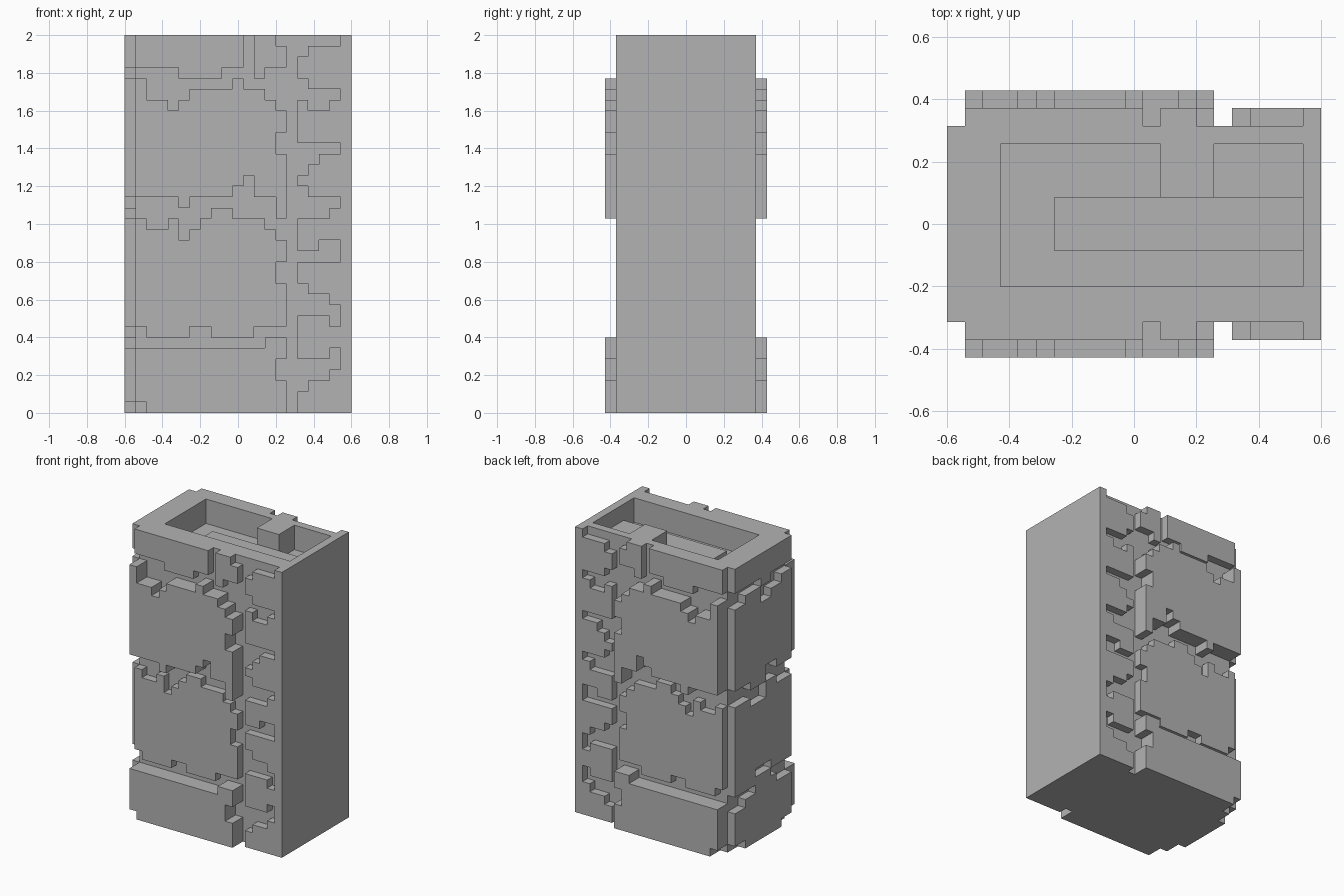
import bpy
import bmesh
from mathutils import Vector

cube = bpy.data.objects.get("Cube")
if cube:
    bpy.data.objects.remove(cube, do_unlink=True)

# Everything sits on a block grid: 21 wide, 35 tall
UNIT = 2 / 35
HALF_WIDTH = 10.5
CORE = 5.5      # half depth of the recessed core
LOW = 6.5       # half depth of shallow stones
HIGH = 7.5      # half depth of proud stones

stone = bpy.data.materials.new("stone_grey")
stone.use_nodes = True
grey = (0.45, 0.45, 0.45, 1)
stone.diffuse_color = grey
stone.node_tree.nodes["Principled BSDF"].inputs["Base Color"].default_value = grey


def outline(steps):
    """Stair-step outline: start corner, then alternate across and up/down."""
    across, up = steps[0], steps[1]
    points = [(across, up)]
    for n, value in enumerate(steps[2:]):
        if n % 2 == 0:
            across = value
        else:
            up = value
        points.append((across, up))
    # the last move across lines up with the start
    return points


def prism(name, corners, sweep):
    """Flat outline swept along a vector, in grid units."""
    bm = bmesh.new()
    verts = [bm.verts.new(((x - HALF_WIDTH) * UNIT, y * UNIT, z * UNIT))
             for x, y, z in corners]
    face = bm.faces.new(verts)
    new = bmesh.ops.extrude_face_region(bm, geom=[face])["geom"]
    moved = [g for g in new if isinstance(g, bmesh.types.BMVert)]
    bmesh.ops.translate(bm, verts=moved, vec=Vector(sweep) * UNIT)
    bmesh.ops.recalc_face_normals(bm, faces=bm.faces[:])
    mesh = bpy.data.meshes.new(name)
    bm.to_mesh(mesh)
    bm.free()
    mesh.materials.append(stone)
    obj = bpy.data.objects.new(name, mesh)
    bpy.context.collection.objects.link(obj)
    return obj


def box(name, x, y, z):
    corners = [(x[0], y[0], z[0]), (x[1], y[0], z[0]),
               (x[1], y[0], z[1]), (x[0], y[0], z[1])]
    return prism(name, corners, (0, y[1] - y[0], 0))


def face_stone(name, level, steps):
    """Stone on the front, mirrored to the back."""
    corners = [(x, -CORE, z) for x, z in outline(steps)]
    obj = prism(name, corners, (0, CORE - level, 0))
    mirror = obj.modifiers.new("back_copy", "MIRROR")
    mirror.use_axis = (False, True, False)
    mirror.use_mirror_merge = False


def end_stone(name, steps):
    """Stone on the narrow end, measured from the front edge."""
    corners = [(1, v - CORE, z) for v, z in outline(steps)]
    prism(name, corners, (-1, 0, 0))


# Core, smooth end slab and the hollow top
FLOOR, TOP = 32, 35
box("core", (1, 20), (-CORE, CORE), (0, FLOOR))
box("smooth_end_slab", (20, 21), (-LOW, LOW), (0, TOP))
box("rim_front", (1, 20), (-CORE, -3.5), (FLOOR, TOP))
box("rim_back", (1, 20), (4.5, CORE), (FLOOR, TOP))
box("rim_end", (1, 3), (-3.5, 4.5), (FLOOR, TOP))
box("rim_block", (12, 15), (1.5, 4.5), (FLOOR, TOP))
box("raised_floor", (6, 20), (-1.5, 1.5), (FLOOR, FLOOR + 1))

# Large stones on the broad faces
face_stone("cap_stone_wide", LOW, [1, 35, 11, 32, 9, 31, 5, 32, 1])
face_stone("cap_stone_narrow", LOW, [12, 35, 14, 34, 15, 32, 13, 31, 12])
face_stone("upper_stone", HIGH, [
    1, 31, 2, 29, 4, 28, 5, 29, 6, 30, 10, 31, 11, 30, 13, 29, 14, 28,
    15, 26, 14, 24, 15, 18, 14, 20, 12, 22, 11, 21, 10, 20, 6, 19, 5, 20, 1])
face_stone("lower_stone", LOW, [
    1, 18, 2, 17, 4, 18, 5, 16, 6, 17, 7, 18, 8, 19, 10, 18, 13, 17, 14, 16,
    15, 14, 14, 12, 15, 8, 12, 7, 8, 8, 6, 7, 2, 8, 1])
face_stone("base_stone", HIGH, [1, 6, 13, 7, 15, 5, 14, 3, 15, 0, 2, 1, 1])

# Column of small stones beside the smooth end
small_stones = [
    [16, 33, 17, 34, 20, 30, 17, 31, 16],
    [16, 29, 17, 28, 19, 29, 20, 25, 16],
    [16, 22, 17, 23, 18, 24, 20, 20, 17, 21, 16],
    [16, 18, 19, 19, 20, 16, 18, 15, 16],
    [16, 14, 20, 10, 19, 11, 17, 12, 16],
    [16, 9, 19, 8, 20, 6, 19, 5, 16],
    [16, 2, 17, 3, 19, 4, 20, 0, 16],
]
for number, steps in enumerate(small_stones, 1):
    face_stone(f"small_stone_{number}", LOW, steps)

# Stones on the rough narrow end
end_stone("end_cap_stone", [0, 35, 11, 32, 6, 31, 4, 32, 0])
end_stone("end_upper_stone", [
    0, 31, 2, 30, 4, 29, 6, 31, 9, 30, 11, 20, 8, 19, 5, 21, 3, 20, 0])
end_stone("end_lower_stone", [
    0, 18, 3, 19, 5, 17, 8, 18, 11, 7, 7, 9, 4, 8, 0])
end_stone("end_base_stone", [
    0, 6, 3, 7, 4, 8, 7, 6, 9, 5, 11, 1, 9, 0, 2, 1, 0])
